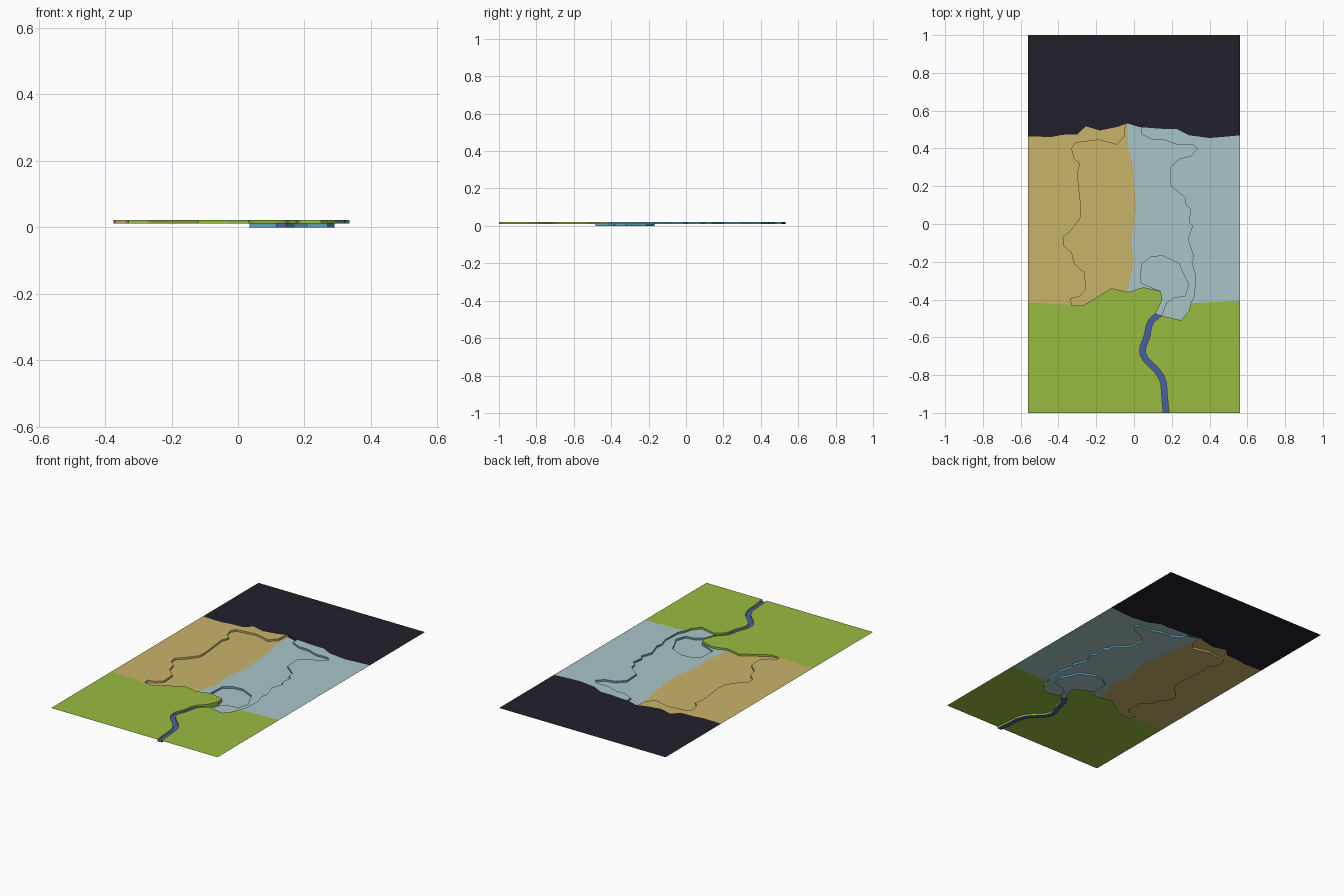
import bpy
from mathutils import Vector
from mathutils.geometry import delaunay_2d_cdt

if "Cube" in bpy.data.objects:
    bpy.data.objects.remove(bpy.data.objects["Cube"])

HIGH, MID, LOW = 0.022, 0.011, 0.0


def material(name, hexa):
    c = [int(hexa[i:i + 2], 16) / 255 for i in (0, 2, 4)]
    c = [v / 12.92 if v < 0.04045 else ((v + 0.055) / 1.055) ** 2.4 for v in c]
    m = bpy.data.materials.new(name)
    m.diffuse_color = (*c, 1)
    m.use_nodes = True
    m.node_tree.nodes["Principled BSDF"].inputs["Base Color"].default_value = m.diffuse_color
    return m


MATS = {"dark": material("night_black", "22212C"), "sand": material("sand", "C9B36A"),
        "ice": material("pale_blue", "A9C5C9"), "grass": material("grass_green", "99BB41"),
        "stream": material("stream_blue", "4560A8"), "cliff": material("cliff_blue", "5FA5C0")}

# Map boundary lines
back_line = [(-.57, .465), (-.44, .46), (-.38, .472), (-.3, .475), (-.255, .517), (-.18, .495),
             (-.09, .513), (-.035, .533), (.03, .513), (.16, .503), (.225, .503), (.29, .47),
             (.4, .455), (.57, .47)]
divide = [(-.035, .533), (-.03, .4), (-.003, .3), (0, .2), (.015, .1), (0, 0), (-.015, -.1),
          (0, -.2), (-.02, -.28), (-.037, -.37)]
front_line = [(-.57, -.415), (-.33, -.43), (-.27, -.432), (-.12, -.34), (-.03, -.36),
              (.05, -.335), (.14, -.355), (.29, -.36), (.3, -.42), (.57, -.405)]

# Sunken basin outline: left bank, front bank, right bank
left_bank = [(-.035, .533), (-.045, .529), (-.05, .465), (-.09, .42), (-.19, .445), (-.31, .43), (-.33, .4),
             (-.315, .345), (-.285, .32), (-.3, .27), (-.28, .08), (-.285, .03), (-.33, -.03),
             (-.375, -.07), (-.37, -.115), (-.33, -.15), (-.315, -.21), (-.26, -.26),
             (-.255, -.35), (-.29, -.385), (-.335, -.395), (-.33, -.43)]
front_bank = [(-.27, -.432), (-.2, -.39), (-.12, -.34), (-.03, -.36), (.05, -.335), (.14, -.355),
              (.15, -.4), (.115, -.475), (.145, -.485), (.25, -.51), (.29, -.46)]
right_bank = [(.3, -.42), (.32, -.38), (.325, -.27), (.305, -.2), (.315, -.17), (.285, -.08),
              (.31, -.01), (.29, .01), (.3, .08), (.275, .1), (.27, .14), (.195, .2), (.19, .3),
              (.24, .345), (.3, .36), (.335, .4), (.31, .42), (.23, .42), (.16, .445), (.1, .445),
              (.04, .475), (.04, .512), (.03, .513)]
basin = left_bank + front_bank + right_bank
pond = [(.04, -.21), (.09, -.175), (.15, -.168), (.24, -.21), (.255, -.25), (.29, -.32),
        (.27, -.38), (.21, -.39), (.17, -.42), (.145, -.485), (.115, -.475), (.15, -.4),
        (.14, -.355), (.09, -.335), (.035, -.31)]

# Stream: a ribbon along a smooth centre line
path = [Vector(p) for p in [(.16, -.45), (.13, -.48), (.08, -.52), (.07, -.6), (.04, -.66), (.055, -.715),
                            (.12, -.77), (.158, -.83), (.16, -.9), (.172, -1.02)]]
fine = []
for i in range(1, len(path) - 1):
    a, b, c = (path[i - 1] + path[i]) / 2, path[i], (path[i] + path[i + 1]) / 2
    fine += [a * (1 - t) ** 2 + b * 2 * t * (1 - t) + c * t * t for t in (0, .33, .67)]
fine.append(path[-1])
side_l, side_r = [], []
for i, p in enumerate(fine):
    d = (fine[min(i + 1, len(fine) - 1)] - fine[max(i - 1, 0)]).normalized() * 0.015
    side_l.append((p.x - d.y, p.y + d.x))
    side_r.append((p.x + d.y, p.y - d.x))
stream = side_l + side_r[::-1]


def inside(poly, x, y):
    hit = False
    for (x1, y1), (x2, y2) in zip(poly, poly[1:] + poly[:1]):
        if (y1 > y) != (y2 > y) and x < (x2 - x1) * (y - y1) / (y2 - y1) + x1:
            hit = not hit
    return hit


def lerp(line, t, k=0):
    line = sorted(line, key=lambda p: p[k])
    for p, q in zip(line, line[1:]):
        if t <= q[k]:
            f = max(0, (t - p[k]) / (q[k] - p[k]))
            return p[1 - k] + f * (q[1 - k] - p[1 - k])
    return line[-1][1 - k]


def classify(x, y):
    """Part name, colour and height at a map position."""
    side = "sand" if x < lerp(divide, y, 1) else "ice"
    if inside(pond, x, y):
        return "pond_floor", "ice", LOW
    if inside(basin, x, y):
        return "basin_floor_" + side, side, MID
    if inside(stream, x, y):
        return "stream_bed", "stream", MID
    if y > lerp(back_line, x):
        return "back_ground", "dark", HIGH
    if y < lerp(front_line, x):
        return "front_ground", "grass", HIGH
    return "plateau_" + side, side, HIGH


# Cut the flat sheet along every boundary
pts, edges = [], []


def add_line(line, closed=False):
    n = len(pts)
    pts.extend(Vector(p) for p in line)
    edges.extend((n + i, n + i + 1) for i in range(len(line) - 1))
    if closed:
        edges.append((n + len(line) - 1, n))


add_line([(-.562, -1), (.562, -1), (.562, 1), (-.562, 1)], True)
for outline in (basin, pond, stream):
    add_line(outline, True)
for line in (back_line, divide, front_line[:2], front_line[-2:]):
    add_line(line)
verts, _, tris, *_ = delaunay_2d_cdt(pts, edges, [], 0, 1e-4)

# Sort triangles into parts, each at its own level
parts, edge_use = {}, {}
for tri in tris:
    cx, cy = sum((verts[i] for i in tri), Vector((0, 0))) / 3
    if abs(cx) > .562 or abs(cy) > 1:
        continue
    name, col, z = classify(cx, cy)
    parts.setdefault((name, col), []).append([(*verts[i], z) for i in tri])
    for a, b in zip(tri, tri[1:] + tri[:1]):
        edge_use[(a, b)] = (col, z)

# Banks: a vertical wall wherever the level changes
for (a, b), (col, z) in edge_use.items():
    other = edge_use.get((b, a))
    if other and other[1] < z - 1e-6:
        col = "cliff" if col == "ice" else col
        p, q, lo = verts[a], verts[b], other[1]
        parts.setdefault(("bank_" + col, col), []).append(
            [(*q, z), (*p, z), (*p, lo), (*q, lo)])

for (name, col), faces in parts.items():
    index, polys = {}, []
    for f in faces:
        polys.append([index.setdefault(v, len(index)) for v in f])
    me = bpy.data.meshes.new(name)
    me.from_pydata(list(index), [], polys)
    me.materials.append(MATS[col])
    bpy.context.collection.objects.link(bpy.data.objects.new(name, me))
